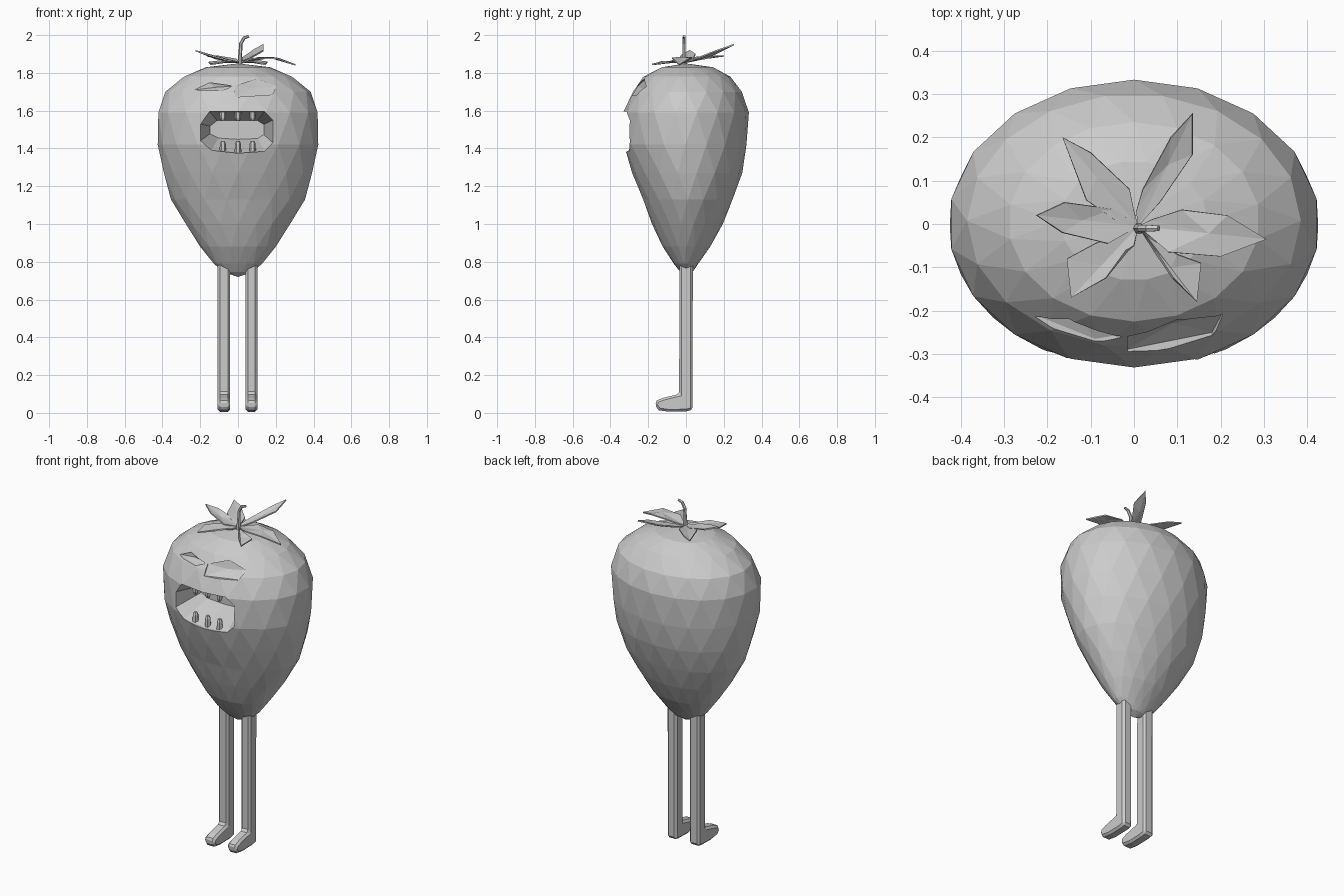
import bpy, bmesh, math
from mathutils import Vector

if "Cube" in bpy.data.objects:
    bpy.data.objects.remove(bpy.data.objects["Cube"])

grey = bpy.data.materials.new("light grey")
grey.diffuse_color = (0.6, 0.6, 0.6, 1)
grey.use_nodes = True
grey.node_tree.nodes["Principled BSDF"].inputs["Base Color"].default_value = grey.diffuse_color


def make(name, verts, faces):
    """Flat-shaded mesh object with outward normals."""
    bm = bmesh.new()
    vs = [bm.verts.new(v) for v in verts]
    for f in faces:
        bm.faces.new([vs[i] for i in f])
    bmesh.ops.recalc_face_normals(bm, faces=bm.faces[:])
    mesh = bpy.data.meshes.new(name)
    bm.to_mesh(mesh)
    bm.free()
    mesh.materials.append(grey)
    ob = bpy.data.objects.new(name, mesh)
    bpy.context.collection.objects.link(ob)
    return ob


def apply(ob, kind, **settings):
    m = ob.modifiers.new(kind.title(), kind)
    for k, v in settings.items():
        setattr(m, k, v)
    bpy.context.view_layer.objects.active = ob
    bpy.ops.object.modifier_apply(modifier=m.name)


def loft(name, loops, apex=None):
    """Closed solid through loops of equal length, ending flat or in a point."""
    n = len(loops[0])
    verts = [p for loop in loops for p in loop]
    faces = [list(range(n))]
    for k in range(len(loops) - 1):
        for i in range(n):
            j = (i + 1) % n
            faces.append([k * n + i, k * n + j, (k + 1) * n + j, (k + 1) * n + i])
    last = (len(loops) - 1) * n
    if apex:
        verts.append(apex)
        faces += [[last + i, last + (i + 1) % n, len(verts) - 1] for i in range(n)]
    else:
        faces.append([last + i for i in range(n)])
    return make(name, verts, faces)


# Body: staggered, triangulated oval rings (z, half width, front y, back y)
RINGS = [(0.745, 0.075, -0.03, 0.035), (0.79, 0.13, -0.065, 0.065),
         (0.88, 0.20, -0.125, 0.13), (1.0, 0.28, -0.18, 0.195),
         (1.13, 0.355, -0.23, 0.25), (1.27, 0.398, -0.285, 0.298),
         (1.42, 0.425, -0.333, 0.325), (1.59, 0.428, -0.333, 0.333),
         (1.70, 0.385, -0.285, 0.30), (1.78, 0.29, -0.225, 0.235),
         (1.83, 0.17, -0.13, 0.145)]
N = 18
verts, faces = [], []
for k, (z, rx, yf, yb) in enumerate(RINGS):
    for i in range(N):
        a = 2 * math.pi * (i + 0.5 * (k % 2)) / N
        verts.append((rx * math.cos(a), (yf + yb) / 2 + (yb - yf) / 2 * math.sin(a), z))
for k in range(len(RINGS) - 1):
    for i in range(N):
        j = (i + 1) % N
        a, b, c, d = k * N + i, k * N + j, (k + 1) * N + i, (k + 1) * N + j
        faces += [[a, b, c], [b, d, c]] if k % 2 == 0 else [[a, b, d], [a, d, c]]
bottom, top = len(verts), len(verts) + 1
verts += [(0, 0, 0.72), (0, 0, 1.85)]
last = (len(RINGS) - 1) * N
for i in range(N):
    j = (i + 1) % N
    faces += [[i, j, bottom], [last + i, last + j, top]]
body = make("body", verts, faces)


def front_y(x, z):
    """Approximate front surface of the body."""
    for r, s in zip(RINGS, RINGS[1:]):
        if r[0] <= z <= s[0]:
            t = (z - r[0]) / (s[0] - r[0])
            rx, yf, yb = (r[i] + t * (s[i] - r[i]) for i in (1, 2, 3))
            return (yf + yb) / 2 - (yb - yf) / 2 * math.sqrt(max(0, 1 - (x / rx) ** 2))


def carve(cutter):
    apply(body, 'BOOLEAN', operation='DIFFERENCE', solver='EXACT', object=cutter)
    bpy.data.objects.remove(cutter)


# Mouth: rounded opening that narrows toward the back
lip = [(-0.20, 1.44), (-0.20, 1.53), (-0.15, 1.595), (0.14, 1.595), (0.185, 1.55),
       (0.185, 1.43), (0.14, 1.385), (0.0, 1.375), (-0.14, 1.39)]
carve(loft("mouth_cutter", [
    [(x, -0.45, z) for x, z in lip],
    [(x, -0.30, z) for x, z in lip],
    [(x * 0.74, -0.13, 1.50 + (z - 1.49) * 0.45) for x, z in lip]]))

# Eyes: shallow pointed hollows
EYES = [[(-0.23, 1.71), (-0.15, 1.748), (-0.025, 1.73), (-0.09, 1.705)],
        [(-0.015, 1.73), (0.10, 1.768), (0.205, 1.73), (0.18, 1.685), (-0.015, 1.672)]]
for outline in EYES:
    cx = sum(p[0] for p in outline) / len(outline)
    cz = sum(p[1] for p in outline) / len(outline)
    carve(loft("eye_cutter", [
        [(x, -0.45, z) for x, z in outline],
        [(x, front_y(x, z) + 0.008, z) for x, z in outline]],
        (cx, front_y(cx, cz) + 0.035, cz)))

# Teeth: three pegs on each jaw
for x in (-0.08, 0.0, 0.077):
    for name, base, tip in (("lower_tooth", 1.375, 1.44), ("upper_tooth", 1.605, 1.545)):
        loops = []
        for z, r in ((base, 0.018), (tip + (base - tip) * 0.25, 0.016), (tip, 0.009)):
            loops.append([(x + r * math.cos(a * math.pi / 3),
                           -0.28 + r * math.sin(a * math.pi / 3), z) for a in range(6)])
        loft(name, loops)

# Legs: bevelled L-shaped side profile, one per side
profile = [(-0.035, 0.80), (-0.036, 0.10), (-0.12, 0.08), (-0.155, 0.066), (-0.165, 0.042),
           (-0.145, 0.014), (-0.09, 0.006), (0.0, 0.008), (0.035, 0.016), (0.036, 0.80)]
for name, x0, x1 in (("left_leg", -0.108, -0.042), ("right_leg", 0.04, 0.102)):
    leg = loft(name, [[(x, y, z) for y, z in profile] for x in (x0, x1)])
    apply(leg, 'BEVEL', width=0.012, segments=1, limit_method='ANGLE',
          angle_limit=math.radians(50))

# Leaves: outlines around the crown with base, middle and tip heights
BASE = (0.01, -0.005)
LEAVES = [
    ([(0.0, 0.03), (-0.01, 0.08), (-0.10, 0.165), (-0.165, 0.20), (-0.11, 0.055), (-0.03, 0.0)], 1.885, 1.89),
    ([(0.005, 0.03), (0.02, 0.08), (0.085, 0.20), (0.135, 0.255), (0.135, 0.16), (0.06, 0.05)], 1.895, 1.95),
    ([(0.04, 0.01), (0.11, 0.033), (0.215, 0.02), (0.305, -0.035), (0.20, -0.075), (0.08, -0.065)], 1.895, 1.842),
    ([(0.035, -0.03), (0.10, -0.07), (0.155, -0.09), (0.145, -0.18), (0.09, -0.125), (0.05, -0.065)], 1.865, 1.845),
    ([(0.0, -0.05), (-0.015, -0.06), (-0.065, -0.125), (-0.145, -0.17), (-0.155, -0.08), (-0.09, -0.045)], 1.865, 1.845),
    ([(-0.01, 0.01), (-0.05, 0.035), (-0.16, 0.05), (-0.225, 0.02), (-0.165, -0.02), (-0.06, -0.045)], 1.88, 1.918)]
for outline, mid, tip in LEAVES:
    tx, ty = outline[3]
    axis = Vector((tx - BASE[0], ty - BASE[1]))

    def height(p):
        t = max(0, min(1, Vector((p[0] - BASE[0], p[1] - BASE[1])).dot(axis) / axis.length_squared))
        return 1.855 + (mid - 1.855) * t * 2 if t < 0.5 else mid + (tip - mid) * (t * 2 - 1)

    centre = (BASE[0] + axis.x * 0.55, BASE[1] + axis.y * 0.55)
    pts = [BASE] + outline
    vs = [(p[0], p[1], height(p)) for p in pts] + [(*centre, height(centre) - 0.008)]
    leaf = make("leaf", vs, [[i, (i + 1) % 7, 7] for i in range(7)])
    apply(leaf, 'SOLIDIFY', thickness=0.007, offset=0)

# Stem: short tapering hook
path = [(0.01, 1.84, 0.014), (0.012, 1.90, 0.010), (0.015, 1.955, 0.009),
        (0.032, 1.985, 0.009), (0.057, 1.994, 0.007)]
loops = []
for k, (x, z, r) in enumerate(path):
    tilt = (0, 0.05, 0.35, 0.9, 1.1)[k]
    loops.append([(x + r * math.cos(a) * math.cos(tilt), -0.01 + r * math.sin(a),
                   z - r * math.cos(a) * math.sin(tilt))
                  for a in (i * math.pi / 3 for i in range(6))])
loft("stem", loops)
